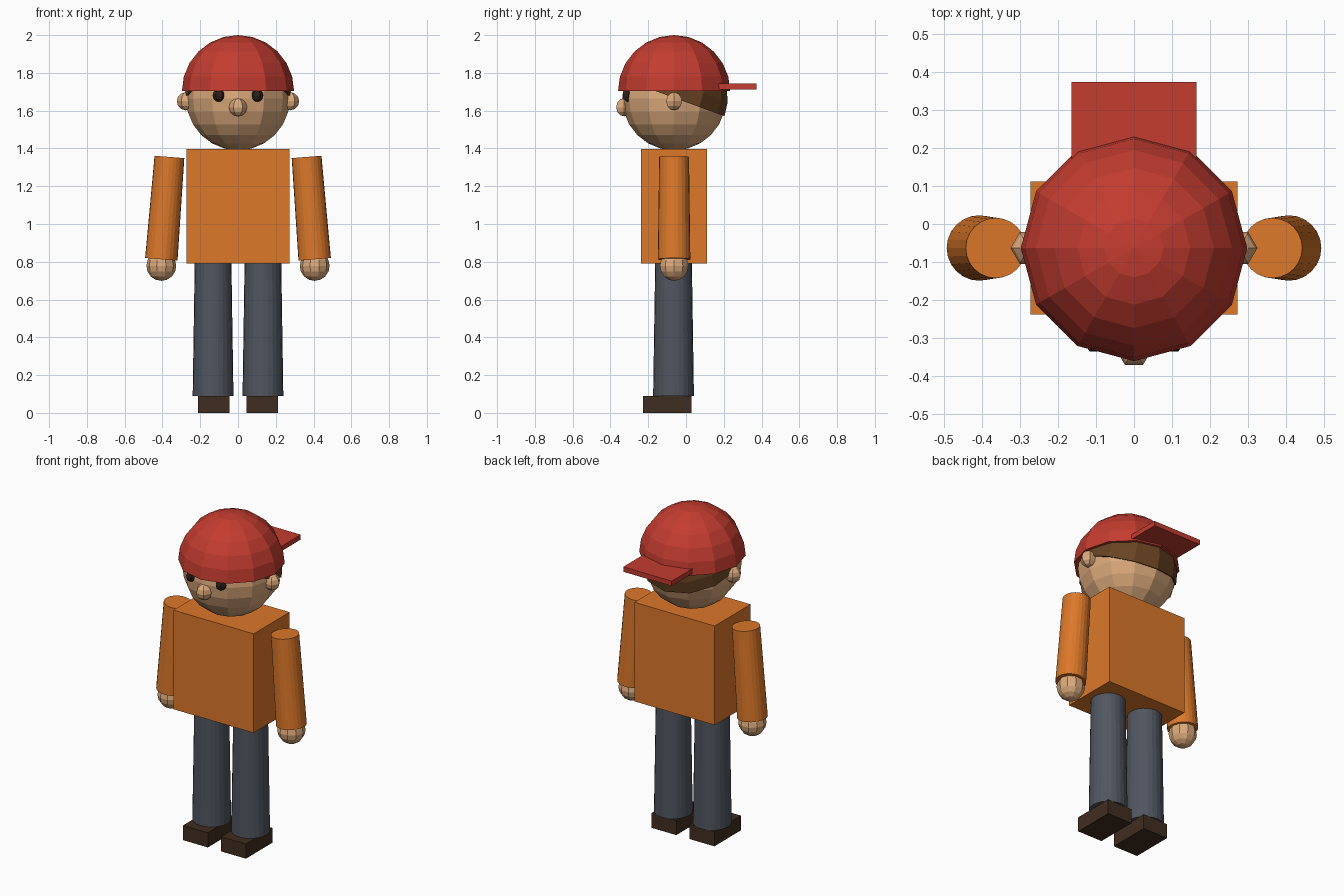
import bpy, bmesh
from math import sin, cos, pi, radians
from mathutils import Vector, Matrix

cube = bpy.data.objects.get("Cube")
if cube:
    bpy.data.objects.remove(cube)

AXIS_Y = -0.063  # depth of the body's centre line


def material(name, hex_code):
    """Flat material from an sRGB hex code."""
    srgb = [int(hex_code[i:i + 2], 16) / 255 for i in (0, 2, 4)]
    rgba = [((c + 0.055) / 1.055) ** 2.4 for c in srgb] + [1]
    mat = bpy.data.materials.new(name)
    mat.use_nodes = True
    mat.diffuse_color = rgba
    bsdf = next(n for n in mat.node_tree.nodes if n.type == 'BSDF_PRINCIPLED')
    bsdf.inputs["Base Color"].default_value = rgba
    return mat


RED = material("cap red", "c43c30")
ORANGE = material("sweater orange", "dc782a")
SKIN = material("skin", "dcaa7c")
HAIR = material("hair brown", "684322")
GREY = material("trouser grey", "505660")
SHOE = material("shoe brown", "402d20")
EYE = material("eye dark", "2e2019")


def finish(name, bm, mat):
    bmesh.ops.recalc_face_normals(bm, faces=bm.faces[:])
    mesh = bpy.data.meshes.new(name)
    bm.to_mesh(mesh)
    bm.free()
    mesh.materials.append(mat)
    obj = bpy.data.objects.new(name, mesh)
    bpy.context.collection.objects.link(obj)
    return obj


def box(name, low, high, mat):
    low, high = Vector(low), Vector(high)
    bm = bmesh.new()
    bmesh.ops.create_cube(bm, size=1)
    size = high - low
    bm.transform(Matrix.Translation((low + high) / 2) @ Matrix.Diagonal((*size, 1)))
    return finish(name, bm, mat)


def revolve(name, profile, sides, mat, matrix):
    """Closed solid turned from (radius, height) points, first corner on +x."""
    bm = bmesh.new()
    rings = []
    for r, z in profile:
        rings.append([bm.verts.new((r * cos(2 * pi * i / sides), r * sin(2 * pi * i / sides), z))
                      for i in range(sides)])
    for a, b in zip(rings, rings[1:]):
        for i in range(sides):
            j = (i + 1) % sides
            bm.faces.new((a[i], a[j], b[j], b[i]))
    bm.faces.new(rings[0])
    bm.faces.new(rings[-1])
    bmesh.ops.remove_doubles(bm, verts=bm.verts[:], dist=1e-5)
    bm.transform(matrix)
    return finish(name, bm, mat)


def ball(name, centre, radius, sides, rings, mat, half=False, tilt=0):
    """Faceted sphere, or its upper half, tilted about x."""
    start = rings // 2 if half else 0
    angles = [pi * k / rings for k in range(start, rings + 1)]
    profile = [(radius * abs(sin(a)), -radius * cos(a)) for a in angles]
    place = Matrix.Translation(centre) @ Matrix.Rotation(radians(tilt), 4, 'X')
    return revolve(name, profile, sides, mat, place)


def tube(name, bottom, top, r_bottom, r_top, mat):
    """Tapered cylinder between two points."""
    bottom, top = Vector(bottom), Vector(top)
    axis = top - bottom
    turn = Vector((0, 0, 1)).rotation_difference(axis).to_matrix().to_4x4()
    return revolve(name, [(r_bottom, 0), (r_top, axis.length)], 24, mat,
                   Matrix.Translation(bottom) @ turn)


# Head, hair and cap
ball("head", (0, AXIS_Y, 1.665), 0.275, 12, 12, SKIN)
ball("hair", (0, AXIS_Y, 1.668), 0.284, 12, 12, HAIR, half=True, tilt=-20)
ball("cap_dome", (0, AXIS_Y, 1.703), 0.297, 12, 12, RED, half=True)
box("cap_brim", (-0.164, 0.08, 1.713), (0.164, 0.373, 1.743), RED)
ball("nose", (0, -0.328, 1.618), 0.048, 6, 6, SKIN)

# Torso
box("torso", (-0.272, -0.237, 0.79), (0.272, 0.111, 1.397), ORANGE)

# Paired parts
for side, s in (("left", 1), ("right", -1)):
    ball(side + "_eye", (s * 0.1, -0.305, 1.68), 0.034, 6, 6, EYE)
    ball(side + "_ear", (s * 0.276, AXIS_Y, 1.65), 0.048, 6, 6, SKIN)
    tube(side + "_arm", (s * 0.406, AXIS_Y, 0.813), (s * 0.363, AXIS_Y, 1.355), 0.086, 0.079, ORANGE)
    ball(side + "_hand", (s * 0.406, AXIS_Y, 0.778), 0.079, 10, 8, SKIN)
    tube(side + "_leg", (s * 0.132, -0.066, 0.09), (s * 0.132, -0.066, 0.8), 0.108, 0.097, GREY)
    x_in, x_out = s * 0.045, s * 0.213
    box(side + "_shoe", (min(x_in, x_out), -0.228, 0), (max(x_in, x_out), 0.03, 0.09), SHOE)
